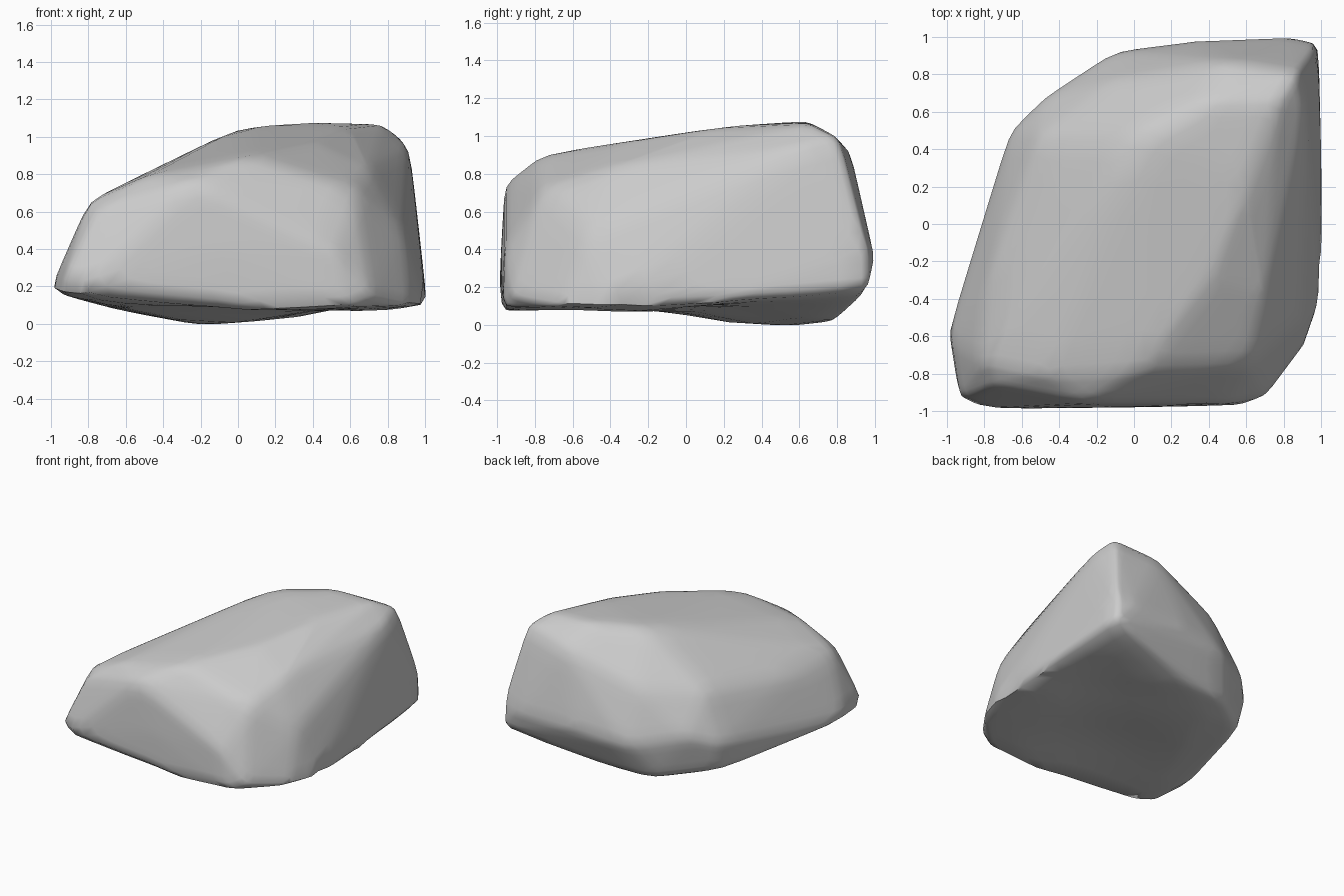
import bpy
import bmesh
import math
from mathutils import Vector


def remove_default_cube():
    cube = bpy.data.objects.get("Cube")
    if cube:
        bpy.data.objects.remove(cube, do_unlink=True)


def make_material(name, colour):
    material = bpy.data.materials.new(name)
    material.use_nodes = True
    material.diffuse_color = colour
    shader = material.node_tree.nodes["Principled BSDF"]
    shader.inputs["Base Color"].default_value = colour
    shader.inputs["Roughness"].default_value = 0.8
    return material


# Corners of the underside, which sags toward the back
underside = [
    (-.96, -.94, .16), (-.86, -.99, .15), (.05, -.98, .06), (.57, -.97, .09),
    (.92, -.64, .1), (1.01, -.38, .09), (1.01, .1, .1), (.99, .96, .18),
    (.17, .78, .02), (-.2, .52, -.01), (-.24, .77, .02), (-.63, .46, .07),
    (-1.01, -.62, .18),
]

# Widest line around the flanks
flanks = [
    (.71, -.92, .15), (.98, .96, .4), (.82, 1, .36), (.3, .98, .35),
    (-.1, .93, .3), (-.48, .68, .38), (-.67, .49, .3), (-.81, 0, .25),
    (-.1, -.98, .4), (.5, -.96, .4), (.89, -.5, .5),
]

# Shoulder where the flanks turn into the sloping top
shoulder = [
    (-.8, -.73, .66), (-.76, -.86, .61), (-.24, -.96, .75), (-.47, -.8, .8),
    (.1, -.93, .6), (.62, -.75, .72), (.7, -.4, .83), (.92, .6, .93),
    (.87, .81, .99), (.5, .87, .93), (-.1, .77, .72), (-.5, .46, .69),
    (-.77, -.3, .62),
]

# Crown, highest toward the back left
crown = [
    (.05, -.77, .9), (.41, -.31, .97), (.64, -.15, .93), (.6, .2, 1.05),
    (.77, .65, 1.07), (.36, .64, 1.08), (.02, .46, 1.06),
]

# Shallow hollows under the rock: centre, radius and push
hollows = [
    (Vector((0, -.35, .05)), .7, Vector((0, 0, .06))),
    (Vector((.6, .25, .07)), .55, Vector((0, 0, .04))),
]


def press_hollow(verts, centre, radius, push):
    """Push the surface near a point, fading out to the radius."""
    for vert in verts:
        reach = (vert.co - centre).length / radius
        if reach < 1:
            vert.co += push * (1 - reach ** 2) ** 2


def build_boulder(name, corners, material):
    """Wrap the corners in a hull, wear its edges and press the hollows."""
    mesh = bpy.data.meshes.new(name)
    bm = bmesh.new()
    for corner in corners:
        bm.verts.new(corner)
    hull = bmesh.ops.convex_hull(bm, input=bm.verts)
    loose = {item for item in hull["geom_interior"] + hull["geom_unused"]
             if isinstance(item, bmesh.types.BMVert)}
    bmesh.ops.delete(bm, geom=list(loose), context="VERTS")
    bmesh.ops.subdivide_edges(bm, edges=bm.edges, cuts=5, use_grid_fill=True)
    for _ in range(2):
        bmesh.ops.smooth_vert(bm, verts=bm.verts, factor=0.4,
                              use_axis_x=True, use_axis_y=True, use_axis_z=True)
    for hollow in hollows:
        press_hollow(bm.verts, *hollow)
    bmesh.ops.recalc_face_normals(bm, faces=bm.faces)
    bm.to_mesh(mesh)
    bm.free()
    mesh.materials.append(material)
    boulder = bpy.data.objects.new(name, mesh)
    bpy.context.collection.objects.link(boulder)
    return boulder


remove_default_cube()
stone = make_material("grey stone", (0.6, 0.6, 0.6, 1))
boulder = build_boulder("boulder", underside + flanks + shoulder + crown, stone)

# Soft shading that keeps the rim of the underside crisp
bpy.ops.object.select_all(action="DESELECT")
boulder.select_set(True)
bpy.context.view_layer.objects.active = boulder
bpy.ops.object.shade_smooth_by_angle(angle=math.radians(50))
